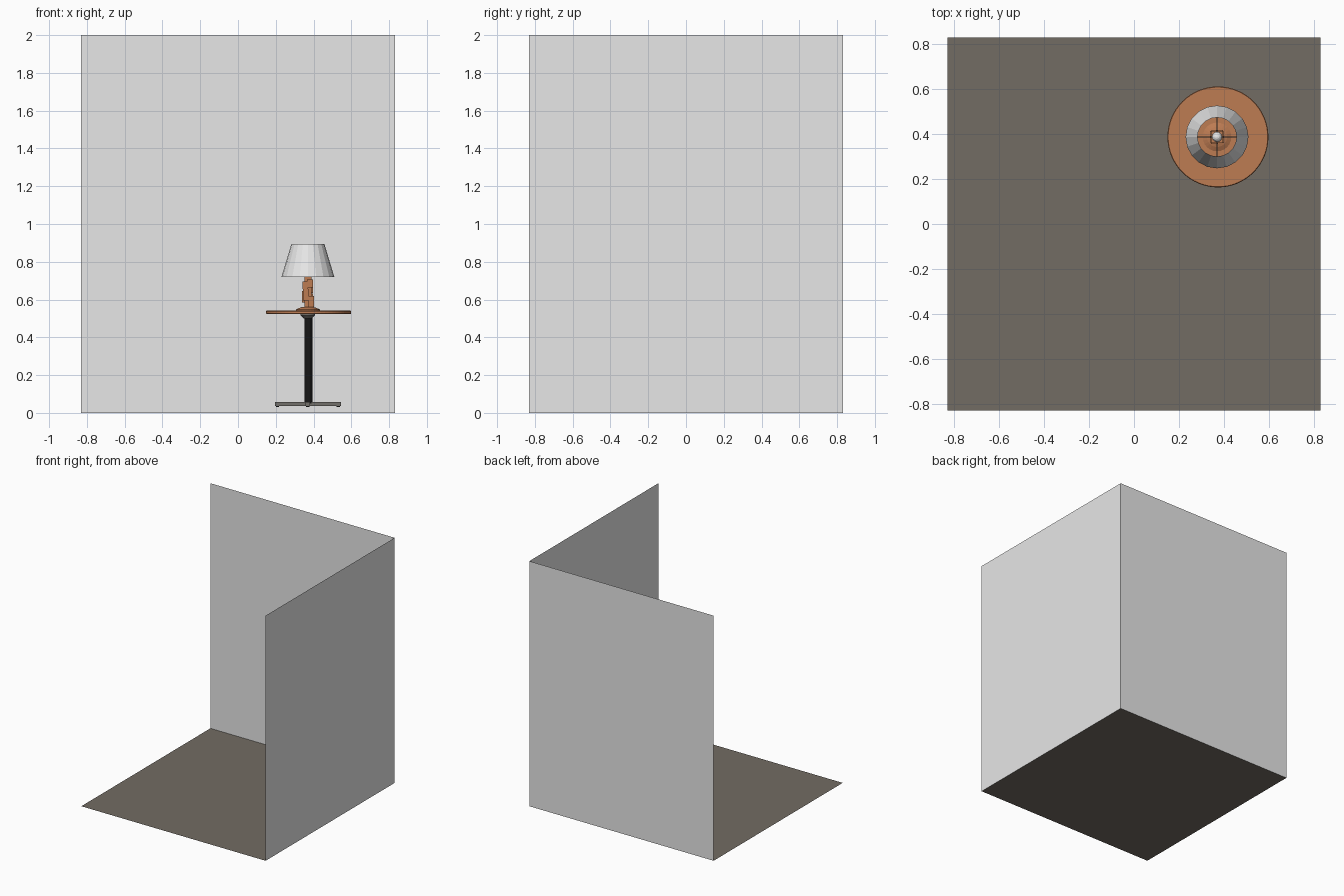
import bpy, bmesh, math
from mathutils import Vector, Matrix

if "Cube" in bpy.data.objects:
    bpy.data.objects.remove(bpy.data.objects["Cube"])

CX, CY = 0.37, 0.388      # table and lamp axis
H = 0.832                 # half room width


def mat(name, r, g, b):
    m = bpy.data.materials.new(name)
    m.diffuse_color = (r, g, b, 1)
    m.use_nodes = True
    m.node_tree.nodes["Principled BSDF"].inputs["Base Color"].default_value = m.diffuse_color
    return m


WALL = mat("wall white", 0.8, 0.8, 0.8)
FLOOR = mat("floor taupe", 0.17, 0.15, 0.125)
WOOD = mat("orange wood", 0.51, 0.20, 0.085)
BLACK = mat("black metal", 0.008, 0.008, 0.008)
STEEL = mat("dark steel", 0.17, 0.16, 0.145)
SHADE = mat("shade white", 0.8, 0.8, 0.8)


def finish(name, bm, m):
    me = bpy.data.meshes.new(name)
    bm.to_mesh(me)
    bm.free()
    me.materials.append(m)
    ob = bpy.data.objects.new(name, me)
    bpy.context.collection.objects.link(ob)
    return ob


def panel(name, corners, m):
    bm = bmesh.new()
    bm.faces.new([bm.verts.new(c) for c in corners])
    return finish(name, bm, m)


def box(name, x0, x1, y0, y1, z0, z1, m, turn=0):
    """Box given relative to the lamp axis, turned about it."""
    bm = bmesh.new()
    bmesh.ops.create_cube(bm, size=1)
    for v in bm.verts:
        p = Vector(((x0 + x1) / 2 + v.co.x * (x1 - x0), (y0 + y1) / 2 + v.co.y * (y1 - y0),
                    (z0 + z1) / 2 + v.co.z * (z1 - z0)))
        v.co = Matrix.Rotation(turn, 3, 'Z') @ p + Vector((CX, CY, 0))
    return finish(name, bm, m)


def lathe(name, profile, n, m, cap=True, cx=CX):
    bm = bmesh.new()
    rings = [[bm.verts.new((cx + r * math.cos(2 * math.pi * i / n),
                            CY + r * math.sin(2 * math.pi * i / n), z)) for i in range(n)]
             for r, z in profile]
    for a, b in zip(rings, rings[1:]):
        for i in range(n):
            j = (i + 1) % n
            bm.faces.new((a[i], a[j], b[j], b[i]))
    if cap:
        bm.faces.new(rings[0][::-1])
        bm.faces.new(rings[-1])
    return finish(name, bm, m)


# Room corner: floor, back wall, right wall
panel("floor", [(-H, -H, 0), (H, -H, 0), (H, H, 0), (-H, H, 0)], FLOOR)
panel("back_wall", [(-H, H, 0), (H, H, 0), (H, H, 2), (-H, H, 2)], WALL)
panel("right_wall", [(H, H, 0), (H, -H, 0), (H, -H, 2), (H, H, 2)], WALL)

# Side table: round top, hub, post and four-armed foot with pads
lathe("table_top", [(0.222, 0.523), (0.225, 0.526), (0.225, 0.538), (0.222, 0.541)], 64, WOOD, cx=0.374)
lathe("table_hub", [(0.022, 0.500), (0.038, 0.516), (0.038, 0.523)], 24, STEEL)
lathe("table_post", [(0.021, 0.05), (0.021, 0.505)], 16, BLACK, cx=0.373)
for k in range(4):
    a = k * math.pi / 2
    box("foot_arm", 0.0, 0.174, -0.012, 0.012, 0.037, 0.057, STEEL, a)
    box("foot_pad", 0.152, 0.170, -0.009, 0.009, 0.030, 0.037, BLACK, a)

# Lamp base: stepped wooden plates
lathe("lamp_base", [(0.064, 0.541), (0.064, 0.547), (0.045, 0.556), (0.030, 0.560)], 24, WOOD)

# Lamp body: stacked offset wooden blocks
box("lamp_core", -0.018, 0.018, -0.018, 0.018, 0.558, 0.74, WOOD)
for k in range(4):
    a = k * math.pi / 2
    box("lamp_block_low", 0.002, 0.032, -0.026, 0.004, 0.56 + 0.012 * k, 0.62 + 0.012 * k, WOOD, a)
    box("lamp_block_high", 0.000, 0.028, -0.004, 0.026, 0.635 + 0.01 * k, 0.675 + 0.01 * k, WOOD, a)

# Bulb socket and bulb
box("bulb_socket", -0.026, 0.026, -0.026, 0.026, 0.735, 0.745, WOOD)
lathe("bulb_neck", [(0.012, 0.745), (0.012, 0.775)], 12, STEEL)
bm = bmesh.new()
bmesh.ops.create_uvsphere(bm, u_segments=12, v_segments=8, radius=0.023,
                          matrix=Matrix.Translation((CX, CY, 0.795)))
finish("bulb", bm, SHADE)

# Open lamp shade with four wire spokes
lathe("lamp_shade", [(0.140, 0.72), (0.087, 0.895)], 20, SHADE, cap=False)
for k in range(4):
    box("shade_spoke", 0.01, 0.127, -0.0025, 0.0025, 0.755, 0.76, STEEL, k * math.pi / 2)
